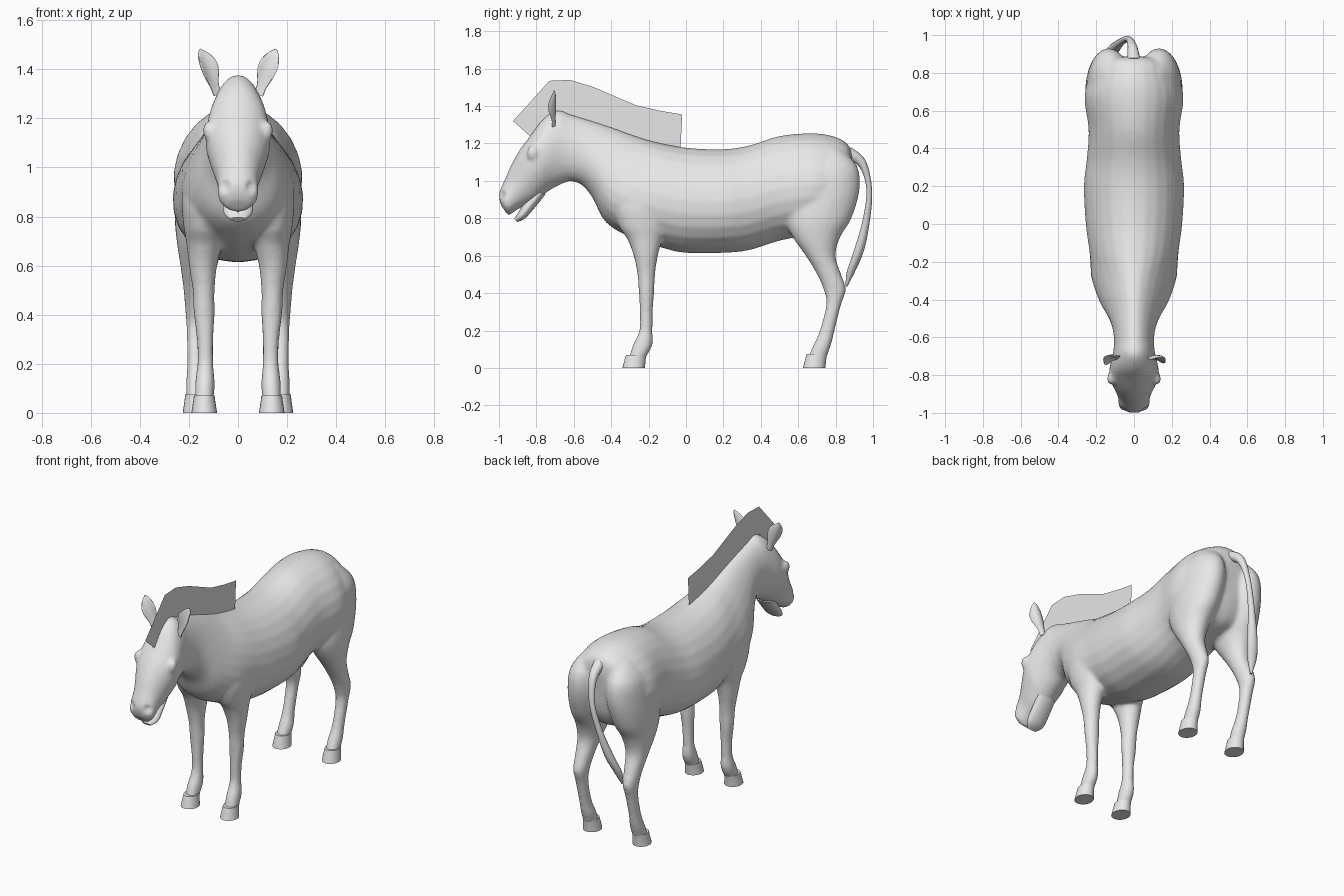
import bpy
import bmesh
from math import cos, sin, pi
from mathutils import Vector, Matrix

default_cube = bpy.data.objects.get("Cube")
if default_cube:
    bpy.data.objects.remove(default_cube, do_unlink=True)

# One plain grey for the whole animal
grey = bpy.data.materials.new("light_grey")
grey.use_nodes = True
grey.diffuse_color = (.8, .8, .8, 1)
for node in grey.node_tree.nodes:
    if node.type == 'BSDF_PRINCIPLED':
        node.inputs["Base Color"].default_value = (.8, .8, .8, 1)


def finish(bm, name):
    """Turn a bmesh into a named, coloured object."""
    bmesh.ops.recalc_face_normals(bm, faces=bm.faces[:])
    mesh = bpy.data.meshes.new(name)
    bm.to_mesh(mesh)
    bm.free()
    obj = bpy.data.objects.new(name, mesh)
    mesh.materials.append(grey)
    bpy.context.collection.objects.link(obj)
    return obj


def select_only(objects):
    bpy.ops.object.select_all(action='DESELECT')
    for obj in objects:
        obj.select_set(True)
    bpy.context.view_layer.objects.active = objects[0]


def smooth(obj, angle=.8):
    select_only([obj])
    bpy.ops.object.shade_smooth_by_angle(angle=angle)


def spline(rows, steps):
    """Catmull-Rom interpolation of whole rows of numbers."""
    result = []
    for i in range(len(rows) - 1):
        before, start = rows[max(i - 1, 0)], rows[i]
        end, after = rows[i + 1], rows[min(i + 2, len(rows) - 1)]
        for step in range(steps):
            t = step / steps
            result.append([b + t * ((c - a) + t * ((2 * a - 5 * b + 4 * c - d)
                           + t * (3 * b - a - 3 * c + d))) / 2
                           for a, b, c, d in zip(before, start, end, after)])
    result.append(rows[-1])
    return result


def loft(name, rows, steps=4, sides=24):
    """Skin rings of (x, y, z, half width, half depth y, half depth z, taper)."""
    bm = bmesh.new()
    rings = []
    for x, y, z, width, dy, dz, taper in spline(rows, steps):
        ring = []
        for i in range(sides):
            c, s = cos(2 * pi * i / sides), sin(2 * pi * i / sides)
            ring.append(bm.verts.new((x + width * s * (1 - taper * c),
                                      y + dy * c, z + dz * c)))
        rings.append(ring)
    for low, high in zip(rings, rings[1:]):
        for i in range(sides):
            j = (i + 1) % sides
            bm.faces.new((low[i], low[j], high[j], high[i]))
    bm.faces.new(rings[0])
    bm.faces.new(rings[-1])
    return finish(bm, name)


def spine_rows(rows):
    """Rings given by top (y, z), bottom (y, z), half width and taper."""
    return [(0, (ty + by) / 2, (tz + bz) / 2, width, (ty - by) / 2, (tz - bz) / 2, taper)
            for ty, tz, by, bz, width, taper in rows]


def leg_rows(rows, side):
    """Level rings given by height, y range and x range."""
    return [(side * (x0 + x1) / 2, (y0 + y1) / 2, z, (x1 - x0) / 2, (y0 - y1) / 2, 0, 0)
            for z, y0, y1, x0, x1 in rows]


# Trunk and neck, rump to throat
trunk = [
    (.89, 1.12, .87, .9, .06, 0), (.87, 1.19, .85, .82, .17, 0),
    (.8, 1.235, .79, .74, .23, .1), (.68, 1.255, .66, .71, .262, .1),
    (.5, 1.24, .5, .68, .24, .1), (.34, 1.19, .34, .63, .25, .1),
    (.2, 1.17, .2, .615, .265, .1), (0, 1.178, 0, .615, .255, .1),
    (-.17, 1.21, -.12, .64, .235, .15), (-.27, 1.24, -.3, .7, .215, .3),
    (-.38, 1.28, -.43, .78, .175, .3), (-.47, 1.31, -.5, .91, .135, .25),
    (-.55, 1.335, -.56, .98, .112, .15), (-.63, 1.36, -.62, 1, .105, .1),
]
# Head, poll to upper lip
head = [
    (-.63, 1.36, -.62, 1, .105, .1), (-.69, 1.378, -.66, .985, .11, .05),
    (-.765, 1.33, -.71, .96, .125, -.05), (-.83, 1.245, -.75, .935, .132, -.1),
    (-.89, 1.165, -.78, .91, .118, -.1), (-.935, 1.085, -.82, .885, .098, 0),
    (-.963, 1.02, -.865, .865, .085, 0), (-.99, .96, -.905, .845, .083, 0),
    (-1, .92, -.93, .825, .078, 0), (-.99, .87, -.95, .815, .045, 0),
]
# Limbs, from inside the trunk down to the pastern
fore = [
    (1.02, -.3, -.14, .1, .19), (.88, -.38, -.1, .07, .228), (.76, -.36, -.1, .06, .222),
    (.69, -.315, -.125, .065, .21), (.6, -.28, -.15, .085, .2), (.5, -.26, -.165, .095, .185),
    (.4, -.252, -.17, .095, .18), (.3, -.248, -.178, .1, .168), (.2, -.25, -.18, .1, .166),
    (.12, -.285, -.18, .095, .175), (.04, -.31, -.225, .1, .175),
]
hind = [
    (1.18, .68, .82, .07, .15), (1.08, .6, .915, .03, .225), (.95, .55, .928, .02, .25),
    (.8, .53, .885, .04, .258), (.7, .57, .825, .07, .25), (.6, .64, .8, .1, .235),
    (.5, .7, .83, .12, .222), (.42, .735, .855, .13, .215), (.34, .75, .83, .138, .21),
    (.2, .715, .795, .14, .207), (.12, .68, .775, .13, .212), (.04, .645, .745, .135, .21),
]
fore_hoof = [(.07, -.32, -.21, .095, .18), (.05, -.327, -.215, .093, .182), (0, -.34, -.22, .085, .19)]
hind_hoof = [(.075, .645, .755, .13, .215), (.05, .638, .75, .127, .218), (0, .625, .745, .12, .225)]

flesh = [loft("body", spine_rows(trunk)), loft("head", spine_rows(head))]
for side, word in ((1, "left"), (-1, "right")):
    flesh.append(loft("foreleg", leg_rows(fore, side)))
    flesh.append(loft("hind_leg", leg_rows(hind, side)))
    smooth(loft("front_hoof_" + word, leg_rows(fore_hoof, side), 1))
    smooth(loft("hind_hoof_" + word, leg_rows(hind_hoof, side), 1))

# Eyelids swell the sides of the head
for side in (1, -1):
    bm = bmesh.new()
    bmesh.ops.create_uvsphere(bm, u_segments=16, v_segments=10, radius=.04)
    bmesh.ops.scale(bm, vec=(.6, .8, 1), verts=bm.verts[:])
    bmesh.ops.translate(bm, vec=(side * .12, -.82, 1.15), verts=bm.verts[:])
    flesh.append(finish(bm, "eyelid"))

# Blend the flesh into one smooth skin
select_only(flesh)
bpy.ops.object.join()
body = bpy.context.view_layer.objects.active
skin = body.modifiers.new("skin", 'REMESH')
skin.mode = 'VOXEL'
skin.voxel_size = .012
skin.use_smooth_shade = True
relax = body.modifiers.new("relax", 'SMOOTH')
relax.factor = .5
relax.iterations = 5
bpy.ops.object.convert(target='MESH')

# Press the nostrils into the muzzle
for vert in body.data.vertices:
    for side in (1, -1):
        distance = (vert.co - Vector((side * .05, -.975, .92))).length
        if distance < .03:
            vert.co += Vector((-side * .4, .6, .1)) * (.03 - distance)
smooth(body, 1.2)

# Lower jaw, slightly open
jaw = [
    (-.81, .95, -.75, .93, .06, 0), (-.87, .875, -.81, .855, .062, 0),
    (-.9, .825, -.86, .8, .057, 0), (-.918, .797, -.902, .78, .03, 0),
]
smooth(loft("lower_jaw", spine_rows(jaw)))

# Tail, swinging to the right with a fuller tuft
tail = [
    (0, .87, 1.15, .035, .01, .03, 0), (-.01, .945, 1.09, .025, .015, .02, 0),
    (-.03, .98, .95, .018, .015, 0, 0), (-.07, .962, .78, .02, .02, 0, 0),
    (-.11, .922, .62, .03, .03, .01, 0), (-.14, .885, .52, .028, .026, .01, 0),
    (-.155, .858, .435, .005, .005, 0, 0),
]
smooth(loft("tail", tail, 5, 12))

# Cupped ears, each turned a little differently
leaf = [(0, .02), (.04, .022), (.09, .037), (.13, .04), (.17, .028), (.2, .004)]
for side, turn, word in ((1, -.25, "left"), (-1, .55, "right")):
    ear = loft("ear_" + word, [(0, 0, z, w, w * .2 + .003, 0, 0) for z, w in leaf], 4, 16)
    for vert in ear.data.vertices:
        vert.co.y -= 14 * vert.co.x ** 2
    ear.data.transform(Matrix.Translation((side * .085, -.705, 1.295))
                       @ Matrix.Rotation(side * .36, 4, 'Y') @ Matrix.Rotation(turn, 4, 'Z'))
    smooth(ear)

# Mane, a thin upright sheet along the crest
crest = [
    (-.925, 1.32, -.83, 1.235), (-.73, 1.535, -.68, 1.36), (-.62, 1.54, -.6, 1.33),
    (-.49, 1.5, -.48, 1.29), (-.27, 1.405, -.27, 1.225), (-.14, 1.375, -.14, 1.19),
    (-.02, 1.355, -.03, 1.165),
]
bm = bmesh.new()
pairs = [(bm.verts.new((0, ty, tz)), bm.verts.new((0, by, bz))) for ty, tz, by, bz in crest]
for (top, low), (next_top, next_low) in zip(pairs, pairs[1:]):
    bm.faces.new((top, low, next_low, next_top))
finish(bm, "mane")
